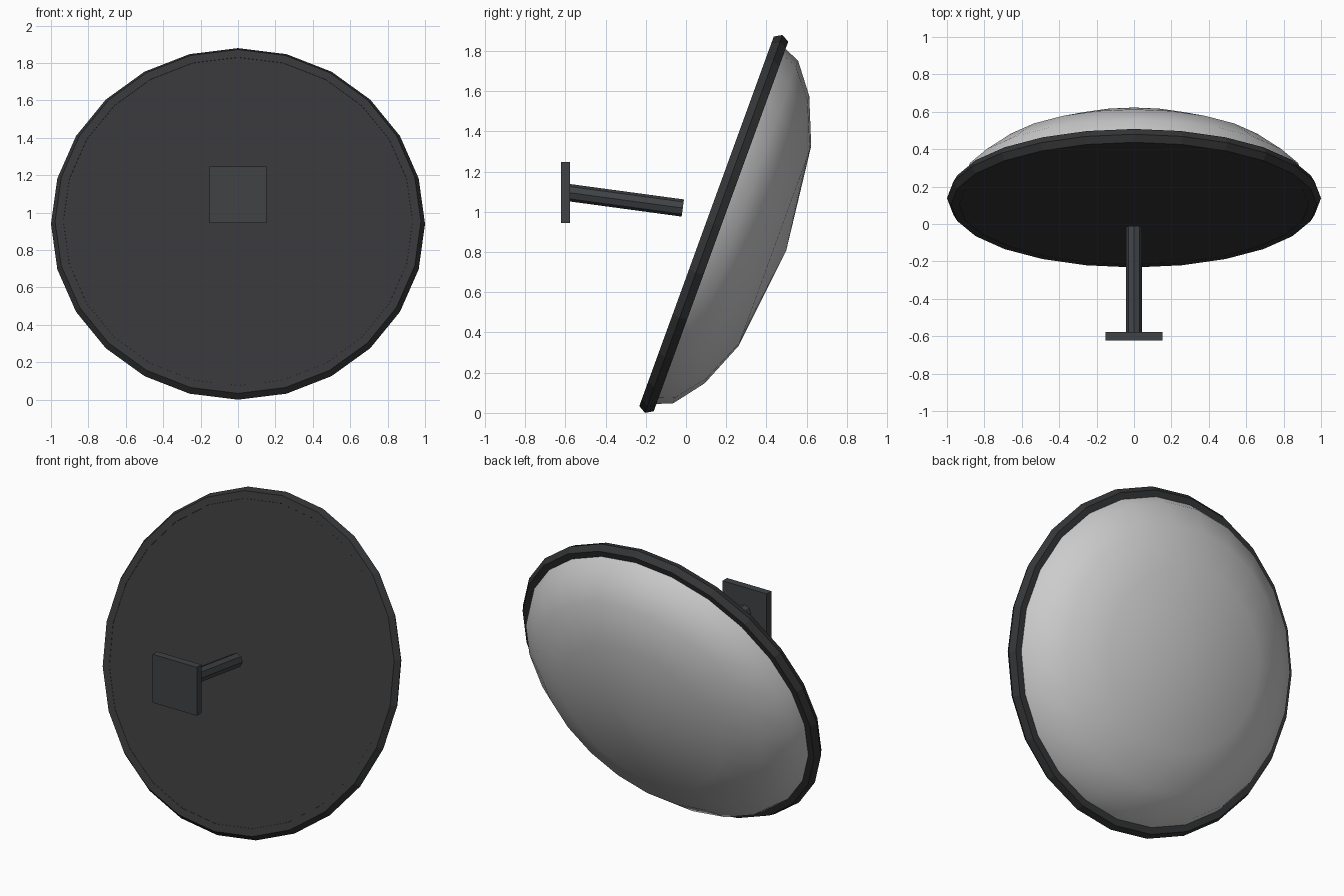
import bpy, bmesh, math
from mathutils import Matrix, Vector

if "Cube" in bpy.data.objects:
    bpy.data.objects.remove(bpy.data.objects["Cube"])

SIDES = 24
tilt = math.radians(20)
d = Vector((0, math.sin(tilt), math.cos(tilt)))    # up along the mirror
n = Vector((0, math.cos(tilt), -math.sin(tilt)))   # out of the mirror
FRAME = Matrix.Translation((0, 0.138, 0.94)) @ Matrix((-Vector((1, 0, 0)), d, n)).transposed().to_4x4()


def material(name, value):
    m = bpy.data.materials.new(name)
    m.diffuse_color = (*value, 1)
    m.use_nodes = True
    m.node_tree.nodes["Principled BSDF"].inputs["Base Color"].default_value = m.diffuse_color
    return m


dark = material("dark_plastic", (0.035, 0.036, 0.038))
metal = material("dark_metal", (0.05, 0.055, 0.06))


def finish(name, mat, matrix=None):
    o = bpy.context.object
    o.name = name
    if matrix is not None:
        o.matrix_world = matrix
    if mat:
        o.data.materials.append(mat)
    return o


# Rim: torus with a six-sided section
bpy.ops.mesh.primitive_torus_add(major_radius=0.956, minor_radius=0.044,
                                 major_segments=SIDES, minor_segments=6)
finish("rim", dark, FRAME)

# Flat backing plate
bpy.ops.mesh.primitive_cylinder_add(vertices=SIDES, radius=0.945, depth=0.036)
finish("backing", dark, FRAME @ Matrix.Translation((0, 0, -0.019)))

# Convex mirror: rings of a flattened dome closed by an apex fan
profile = [(0.955, 0.0), (0.907, 0.116), (0.76, 0.229), (0.53, 0.323)]
bm = bmesh.new()
rings = [[bm.verts.new((r * math.cos(2 * math.pi * i / SIDES),
                        r * math.sin(2 * math.pi * i / SIDES), h))
          for i in range(SIDES)] for r, h in profile]
apex = bm.verts.new((0, 0, 0.384))
for i in range(SIDES):
    j = (i + 1) % SIDES
    for a, b in zip(rings, rings[1:]):
        bm.faces.new((a[i], a[j], b[j], b[i]))
    bm.faces.new((rings[-1][i], rings[-1][j], apex))
for f in bm.faces:
    f.smooth = True
mesh = bpy.data.meshes.new("mirror_dome")
bm.to_mesh(mesh)
bm.free()
dome = bpy.data.objects.new("mirror_dome", mesh)
bpy.context.collection.objects.link(dome)
dome.matrix_world = FRAME

# Wall plate
bpy.ops.mesh.primitive_cube_add(size=1, location=(0, -0.6, 1.096))
plate = finish("wall_plate", metal)
plate.scale = (0.305, 0.045, 0.302)

# Support arm
a, b = Vector((0, -0.6, 1.098)), Vector((0, -0.016, 1.019))
bpy.ops.mesh.primitive_cylinder_add(vertices=8, radius=0.043, depth=(b - a).length)
arm = finish("support_arm", metal)
arm.location = (a + b) / 2
arm.rotation_euler = (b - a).to_track_quat('Z', 'X').to_euler()
